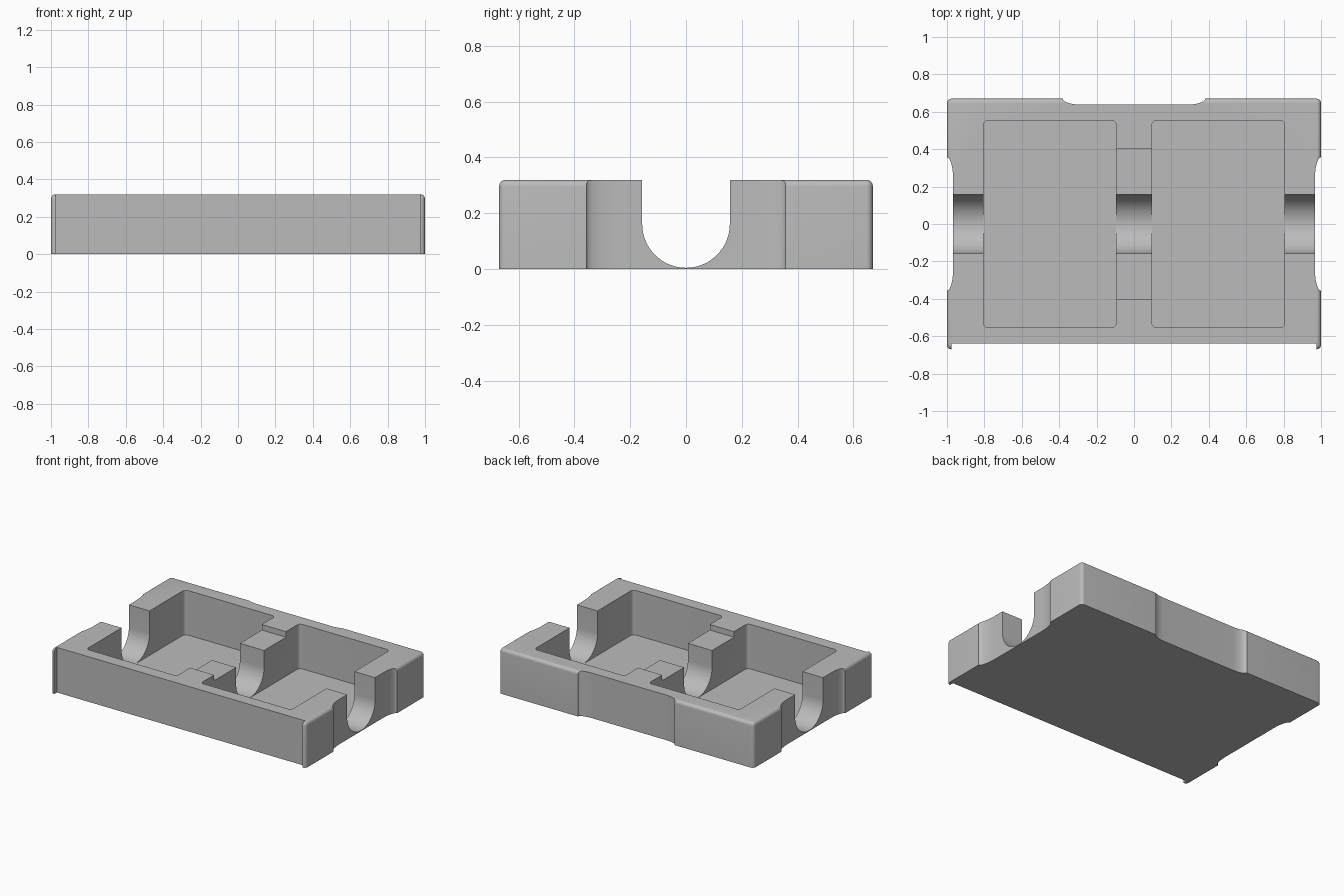
import bpy, bmesh
from math import cos, sin, pi, radians

if "Cube" in bpy.data.objects:
    bpy.data.objects.remove(bpy.data.objects["Cube"], do_unlink=True)

H = 0.32        # tray height
FLOOR = 0.004   # thin base under the pockets
HX, HY = 1.0, 0.67

grey = bpy.data.materials.new("plain grey")
grey.use_nodes = True
colour = (0.5, 0.5, 0.5, 1)
grey.diffuse_color = colour
grey.node_tree.nodes["Principled BSDF"].inputs["Base Color"].default_value = colour


def finish(name, bm):
    bmesh.ops.recalc_face_normals(bm, faces=bm.faces)
    mesh = bpy.data.meshes.new(name)
    bm.to_mesh(mesh)
    bm.free()
    mesh.materials.append(grey)
    ob = bpy.data.objects.new(name, mesh)
    bpy.context.collection.objects.link(ob)
    return ob


def box(name, lo, hi, radius=0, round_top=False):
    """Box between two corners, with rounded upright (and top) edges."""
    bm = bmesh.new()
    bmesh.ops.create_cube(bm, size=1)
    for v in bm.verts:
        v.co = [(a + b) / 2 + c * (b - a) for a, b, c in zip(lo, hi, v.co)]
    if radius:
        def wanted(e):
            a, b = (v.co.z for v in e.verts)
            return abs(a - b) > 1e-4 or (round_top and min(a, b) > lo[2] + 1e-4)
        bmesh.ops.bevel(bm, geom=[e for e in bm.edges if wanted(e)], offset=radius,
                        segments=6, profile=0.5, affect='EDGES')
    return finish(name, bm)


def prism(name, points, offset):
    """Extrude a closed 3D outline along an offset."""
    bm = bmesh.new()
    face = bm.faces.new([bm.verts.new(p) for p in points])
    out = bmesh.ops.extrude_face_region(bm, geom=[face])
    bmesh.ops.translate(bm, vec=offset,
                        verts=[g for g in out["geom"] if isinstance(g, bmesh.types.BMVert)])
    return finish(name, bm)


def scoop(name, half, run, depth, place):
    """Shallow recess with elliptical ends; place maps (along, inward) to x, y."""
    n = 10
    arc = [(half - run + run * cos(i * pi / 2 / n), depth * sin(i * pi / 2 / n))
           for i in range(n + 1)]
    outline = [(half, -0.1)] + arc
    outline += [(-a, d) for a, d in reversed(outline)]
    return prism(name, [(*place(a, d), -0.1) for a, d in outline], (0, 0, 0.6))


# Rounded block that everything is cut from
tray = box("tray", (-HX, -HY, 0), (HX, HY, H), 0.024, True)

# Flat front between the two corner lips
cutters = [box("front_cutter", (-0.975, -0.8, -0.1), (0.975, -0.64, 0.5))]

# Finger recesses on the back and both sides
cutters.append(scoop("back_recess_cutter", 0.38, 0.09, 0.031, lambda a, d: (a, HY - d)))
for side in (-1, 1):
    cutters.append(scoop("side_recess_cutter", 0.357, 0.12, 0.033,
                         lambda a, d: (side * (HX - d), a)))

# Two rounded pockets
for side in (-1, 1):
    xs = sorted((side * 0.095, side * 0.805))
    cutters.append(box("pocket_cutter", (xs[0], -0.553, FLOOR), (xs[1], 0.553, 0.5), 0.025))

# Lowered top of the middle divider
cutters.append(box("divider_cutter", (-0.0951, -0.403, 0.28), (0.0951, 0.403, 0.5)))

# Round-bottomed channel running side to side
R = 0.157
arc = [(R * cos(t), FLOOR + 0.0005 + R - R * sin(t)) for t in (i * pi / 32 for i in range(33))]
channel = [(R, 0.5)] + arc + [(-R, 0.5)]
cutters.append(prism("channel_cutter", [(-1.2, y, z) for y, z in channel], (2.4, 0, 0)))

bpy.ops.object.select_all(action='DESELECT')
tray.select_set(True)
bpy.context.view_layer.objects.active = tray
for c in cutters:
    mod = tray.modifiers.new("cut", 'BOOLEAN')
    mod.operation, mod.solver, mod.object = 'DIFFERENCE', 'EXACT', c
    bpy.ops.object.modifier_apply(modifier=mod.name)
    bpy.data.objects.remove(c, do_unlink=True)

bpy.ops.object.shade_smooth_by_angle(angle=radians(30))
